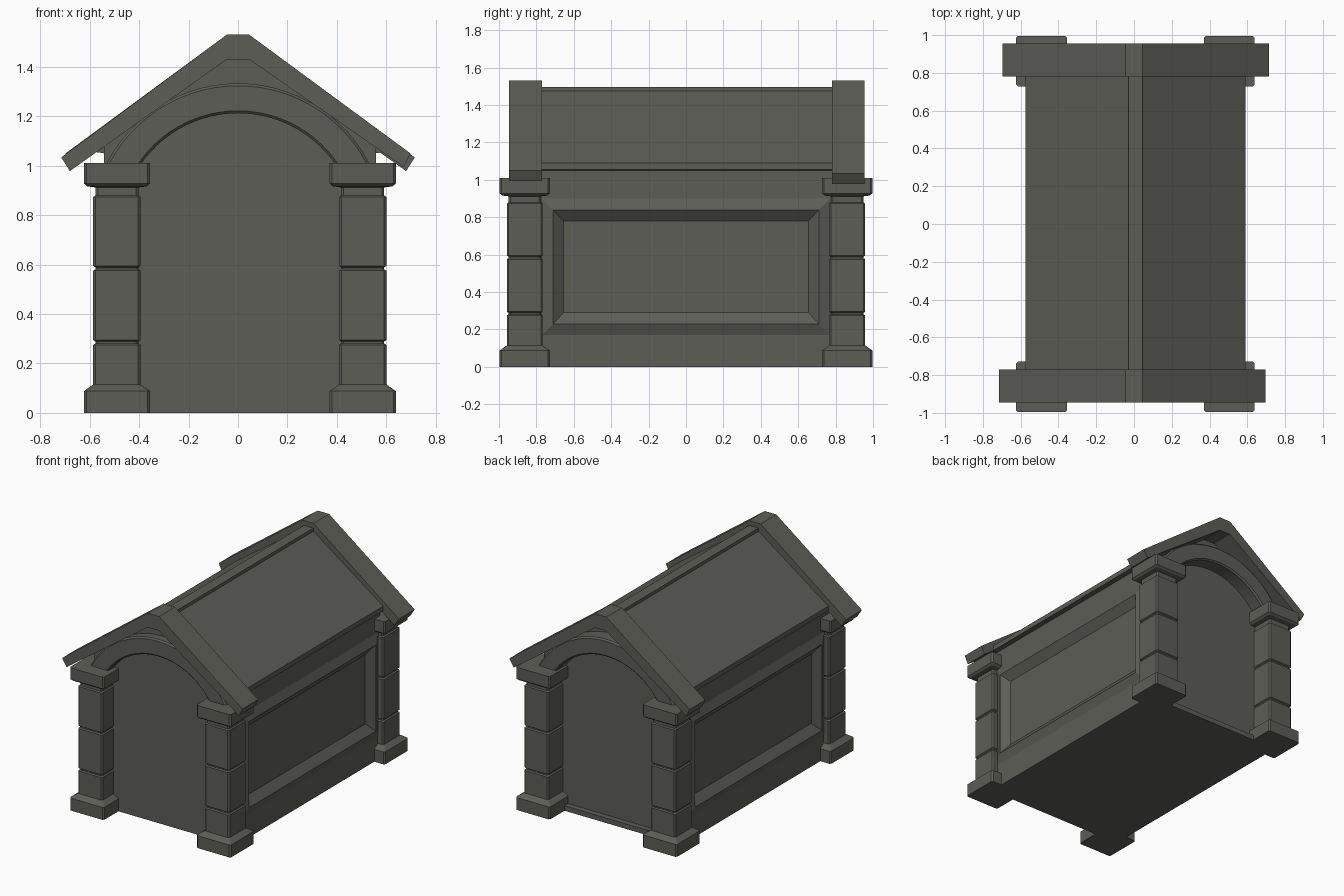
import bpy, bmesh, math

cube = bpy.data.objects.get("Cube")
if cube:
    bpy.data.objects.remove(cube, do_unlink=True)

stone = bpy.data.materials.new("dark_stone")
stone.use_nodes = True
colour = (0.11, 0.11, 0.096, 1)
stone.diffuse_color = colour
bsdf = stone.node_tree.nodes["Principled BSDF"]
bsdf.inputs["Base Color"].default_value = colour
bsdf.inputs["Roughness"].default_value = 0.9

CX = 0.0075  # centre line of the masonry


def loft(name, loops, cap_start=True):
    """Join matching point loops into a skin and cap its ends."""
    bm = bmesh.new()
    rings = [[bm.verts.new(p) for p in loop] for loop in loops]
    for a, b in zip(rings, rings[1:]):
        for i in range(len(a)):
            j = (i + 1) % len(a)
            bm.faces.new((a[i], a[j], b[j], b[i]))
    if cap_start:
        bm.faces.new(rings[0])
    bm.faces.new(rings[-1])
    bmesh.ops.recalc_face_normals(bm, faces=bm.faces)
    mesh = bpy.data.meshes.new(name)
    bm.to_mesh(mesh)
    bm.free()
    mesh.materials.append(stone)
    obj = bpy.data.objects.new(name, mesh)
    bpy.context.collection.objects.link(obj)
    return obj


def prism(name, outline, y0, y1):
    """Extrude an xz outline along y."""
    return loft(name, [[(x, y, z) for x, z in outline] for y in (y0, y1)])


def box(name, x0, x1, y0, y1, z0, z1):
    return prism(name, [(x0, z0), (x1, z0), (x1, z1), (x0, z1)], y0, y1)


def mirrored(half):
    """Complete a right-hand outline about the centre line."""
    return [(CX + x, z) for x, z in half] + [(CX - x, z) for x, z in reversed(half)]


def square(cx, cy, h, z, c=0.01):
    """Square with clipped corners."""
    pts = [(h, c - h), (h, h - c), (h - c, h), (c - h, h),
           (-h, h - c), (-h, c - h), (c - h, -h), (h - c, -h)]
    return [(cx + x, cy + y, z) for x, y in pts]


# Corner pillars: base, three blocks with grooves, neck and capital
profile = [(0.134, 0), (0.134, 0.088), (0.096, 0.115)]
for joint in (0.285, 0.585, 0.883):
    profile += [(0.096, joint - 0.01), (0.087, joint - 0.004),
                (0.087, joint + 0.004), (0.096, joint + 0.01)]
profile[-1] = (0.087, 0.893)
profile += [(0.087, 0.912), (0.12, 0.916), (0.134, 0.928), (0.134, 1.01)]
for x, side in ((CX - 0.497, "right"), (CX + 0.497, "left")):
    for y, end in ((-0.862, "front"), (0.862, "back")):
        loft(f"{end}_{side}_pillar", [square(x, y, h, z) for h, z in profile])

# Side walls with a raised frame around a sunken panel
levels = [(0.78, 0, 1.075, 0.45), (0.78, 0, 1.075, 0.55),
          (0.77, 0.17, 0.90, 0.55), (0.71, 0.23, 0.84, 0.575),
          (0.655, 0.29, 0.78, 0.53)]
for s, side in ((-1, "right"), (1, "left")):
    loft(f"{side}_wall", [[(CX + s * x, -y, z0), (CX + s * x, y, z0),
                           (CX + s * x, y, z1), (CX + s * x, -y, z1)]
                          for y, z0, z1, x in levels])

# End walls, floor and back sill
wall = mirrored([(0.55, 0), (0.55, 1.08), (0.04, 1.455)])
prism("front_wall", wall, -0.83, -0.775)
prism("back_wall", wall, 0.765, 0.79)
box("floor", CX - 0.5, CX + 0.5, -0.775, 0.775, 0, 0.03)
box("back_sill", CX - 0.55, CX + 0.55, 0.78, 0.83, 0, 0.035)

# Roof and ridge cap
prism("roof", mirrored([(0.55, 1.05), (0.583, 1.055), (0.583, 1.09),
                        (0.037, 1.475)]), -0.78, 0.785)
box("ridge_cap", CX - 0.037, CX + 0.037, -0.78, 0.785, 1.44, 1.497)


# Arch rings with softened front edges
def arc(radius, y, z_min, steps=28):
    a = math.asin((z_min - 0.735) / radius)
    return [(radius * math.cos(t) + 0.0, y, 0.735 + radius * math.sin(t))
            for t in (a + (math.pi - 2 * a) * i / steps for i in range(steps + 1))]


for s, end in ((-1, "front"), (1, "back")):
    near, soft, far = s * 0.895, s * 0.885, s * 0.78
    section = [arc(r, y, 0.97) for r, y in
               ((0.477, far), (0.477, soft), (0.487, near),
                (0.588, near), (0.598, soft), (0.598, far))]
    # each loop is the section at one step round the arch
    loft(f"{end}_arch", [list(step) for step in zip(*section)])

# Gable copings, the back one turned about
coping = [(-0.045, 1.53), (0.045, 1.53), (0.697, 1.05), (0.67, 0.995),
          (0.045, 1.43), (-0.045, 1.43), (-0.68, 0.978), (-0.715, 1.033)]
prism("front_coping", coping, -0.946, -0.77)
prism("back_coping", [(-x, z) for x, z in coping], 0.78, 0.955)
